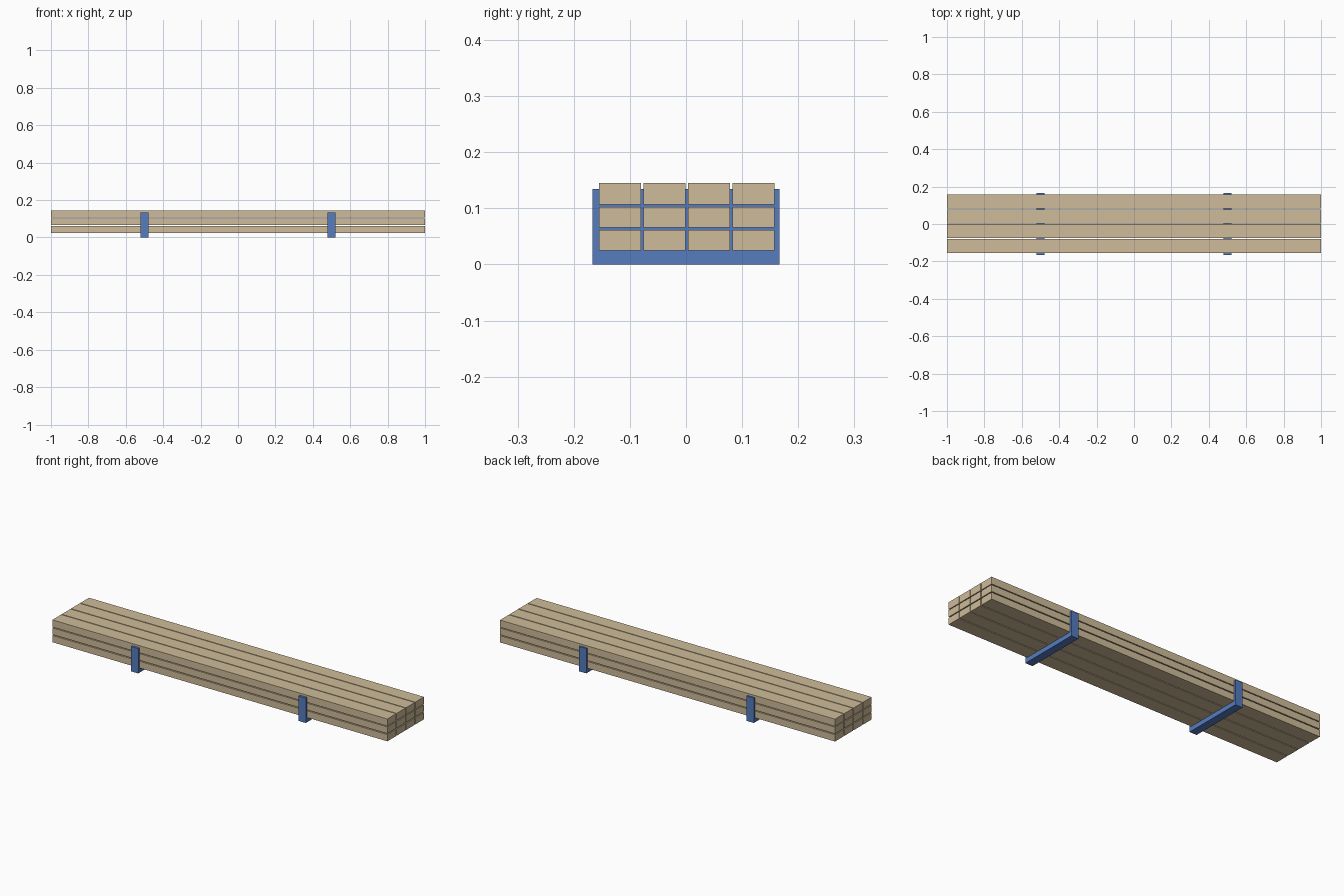
import bpy

if "Cube" in bpy.data.objects:
    bpy.data.objects.remove(bpy.data.objects["Cube"])


def material(name, color):
    m = bpy.data.materials.new(name)
    m.diffuse_color = color
    m.use_nodes = True
    m.node_tree.nodes["Principled BSDF"].inputs["Base Color"].default_value = m.diffuse_color
    return m


WOOD = material("wood", (0.62, 0.50, 0.32, 1))
BLUE = material("blue_paint", (0.09, 0.20, 0.52, 1))


def box(name, x, y, z, mat):
    """Box from (min, max) ranges on each axis."""
    bpy.ops.mesh.primitive_cube_add(size=1, location=[sum(r) / 2 for r in (x, y, z)])
    ob = bpy.context.object
    ob.name = name
    ob.scale = [r[1] - r[0] for r in (x, y, z)]
    bpy.ops.object.transform_apply(location=False, rotation=False, scale=True)
    ob.data.materials.append(mat)
    return ob


COLS = [-0.1175, -0.0382, 0.0411, 0.1204]       # beam centres across the stack
ROWS = [(0.0245, 0.0610), (0.0660, 0.1020), (0.1065, 0.1450)]
HALF_W = 0.0372
Y0, Y1 = -0.167, 0.1665                          # outer faces of the cradles
B0, B1 = COLS[0] - HALF_W, COLS[-1] + HALF_W     # outer faces of the stack
TOP = 0.134

# stacked beams
for r, z in enumerate(ROWS):
    for c, y in enumerate(COLS):
        box(f"beam_{r}_{c}", (-1, 1), (y - HALF_W, y + HALF_W), z, WOOD)

for side, cx in (("left", -0.5), ("right", 0.5)):
    x = (cx - 0.0215, cx + 0.0215)
    # cradle base and outer posts
    box(f"{side}_base_bar", x, (Y0, Y1), (0, ROWS[0][0]), BLUE)
    box(f"{side}_front_post", x, (Y0, B0), (ROWS[0][0], TOP), BLUE)
    box(f"{side}_back_post", x, (B1, Y1), (ROWS[0][0], TOP), BLUE)
    # upright dividers between columns
    for i, (a, b) in enumerate(zip(COLS, COLS[1:])):
        box(f"{side}_divider_{i}", x, (a + HALF_W, b - HALF_W), (ROWS[0][0], TOP), BLUE)
    # flat spacers between rows
    for i, (a, b) in enumerate(zip(ROWS, ROWS[1:])):
        for c, y in enumerate(COLS):
            box(f"{side}_spacer_{i}_{c}", x, (y - HALF_W, y + HALF_W), (a[1], b[0]), BLUE)
